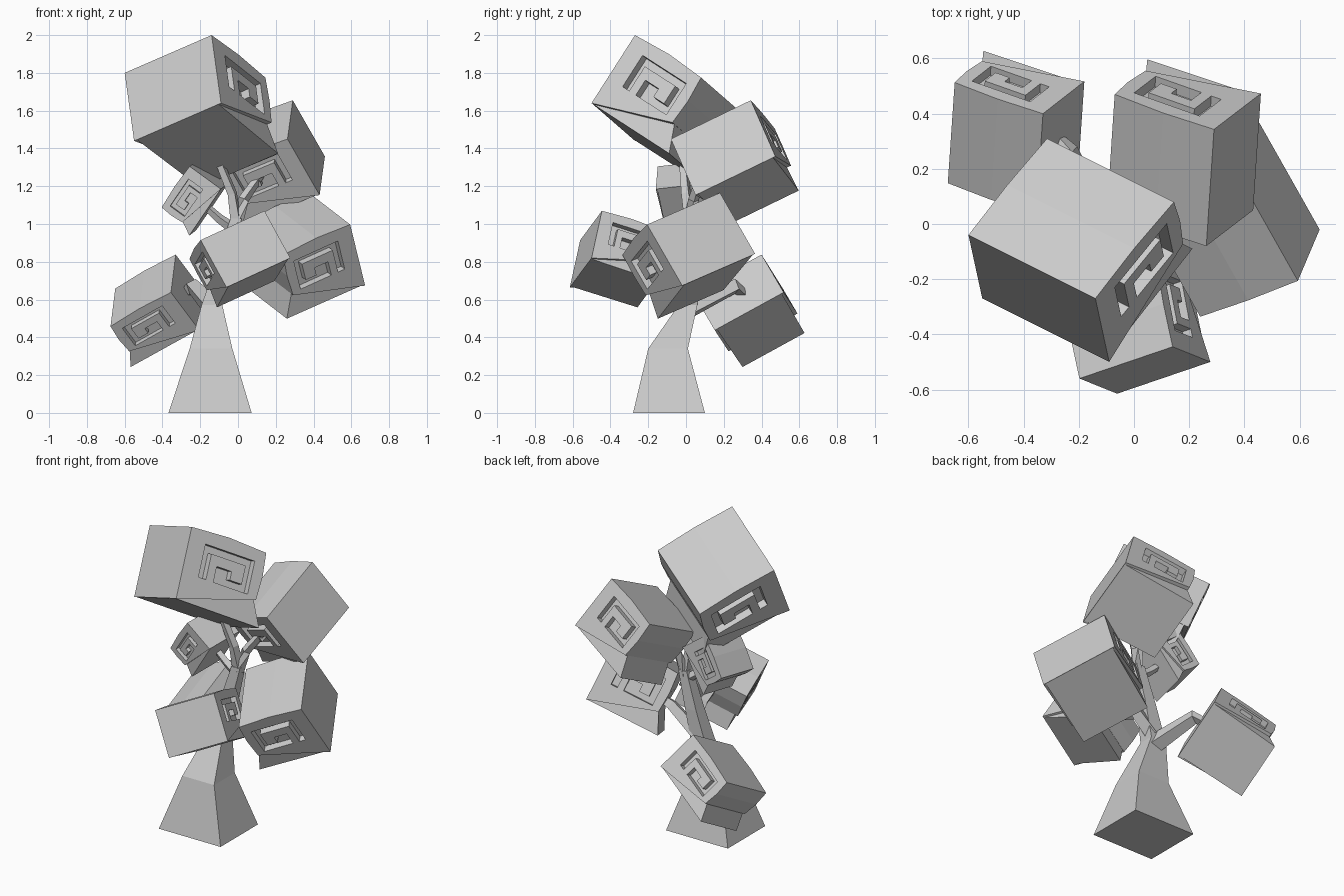
import bpy, bmesh
from mathutils import Vector, Matrix

cube = bpy.data.objects.get("Cube")
if cube:
    bpy.data.objects.remove(cube, do_unlink=True)

grey = bpy.data.materials.new("plain grey")
grey.use_nodes = True
grey.diffuse_color = (0.6, 0.6, 0.6, 1)
grey.node_tree.nodes["Principled BSDF"].inputs["Base Color"].default_value = (0.6, 0.6, 0.6, 1)


def add_object(name, bm):
    bmesh.ops.recalc_face_normals(bm, faces=bm.faces)
    mesh = bpy.data.meshes.new(name)
    bm.to_mesh(mesh)
    bm.free()
    mesh.materials.clear()
    mesh.materials.append(grey)
    obj = bpy.data.objects.new(name, mesh)
    bpy.context.scene.collection.objects.link(obj)
    return obj


def loft(bm, rings):
    """Join a series of vertex rings and cap both ends."""
    n = len(rings[0])
    for r, s in zip(rings, rings[1:]):
        for i in range(n):
            bm.faces.new((r[i], r[(i + 1) % n], s[(i + 1) % n], s[i]))
    bm.faces.new(rings[0])
    bm.faces.new(rings[-1])


def prism(bm, outline, low, high):
    loft(bm, [[bm.verts.new((u, v, t)) for u, v in outline] for t in (low, high)])


# Cross-section of a rolled block with a slanting underside
SECTION = [(0, 0), (.5, -.03), (1, 0), (1.02, .33), (1, .66), (0, 1)]
# Flap under the block: section position and how far its ends are set back
FLAP = [(.01, .998, .03), (.98, .62, .05), (1.14, 1, .05)]
# Spiral groove sunk into both ends
GROOVE = [(.22, .62), (.22, .16), (.88, .16), (.88, .62), (.42, .62), (.42, .4),
          (.62, .4), (.62, .52), (.78, .52), (.78, .26), (.32, .26), (.32, .62)]

bm = bmesh.new()
prism(bm, SECTION, 0, 1)
unit = add_object("unit_block", bm)
bm = bmesh.new()
prism(bm, GROOVE, -.1, .09)
prism(bm, GROOVE, .91, 1.1)
cutter = add_object("groove_cutter", bm)
cutter.hide_render = True
cut = unit.modifiers.new("groove", 'BOOLEAN')
cut.operation = 'DIFFERENCE'
cut.solver = 'EXACT'
cut.object = cutter
bpy.context.view_layer.update()
graph = bpy.context.evaluated_depsgraph_get()
block_mesh = bpy.data.meshes.new_from_object(unit.evaluated_get(graph))
for helper in (unit, cutter):
    bpy.data.objects.remove(helper, do_unlink=True)

# Foliage blocks: corner, width, height and depth vectors
BLOCKS = {
    "top_block": ((-.14, -.27, 2), (.285, .35, -.225), (.05, -.23, -.36), (-.46, .23, -.2)),
    "back_left_block": ((.29, .343, 1.655), (-.36, .127, -.15), (.17, .13, -.297), (-.028, -.423, -.205)),
    "back_right_block": ((-.33, .4, .838), (-.32, .113, -.18), (.15, .117, -.2), (-.025, -.365, -.2)),
    "left_block": ((.594, -.206, .997), (-.354, -.13, -.161), (.079, .186, -.323), (-.218, .386, .168)),
    "front_block": ((.14, -.445, 1.07), (-.059, .309, -.1), (.137, -.055, -.25), (-.338, -.115, -.155)),
    "small_block": ((-.256, -.15, 1.305), (-.148, .04, -.217), (.165, -.01, -.12), (.04, .27, .03)),
}
for name, (corner, width, height, depth) in BLOCKS.items():
    bm = bmesh.new()
    bm.from_mesh(block_mesh)
    loft(bm, [[bm.verts.new((u, v, t)) for u, v, t in FLAP],
              [bm.verts.new((u, v, 1 - t)) for u, v, t in FLAP]])
    frame = Matrix((width, height, depth)).transposed().to_4x4()
    frame.translation = Vector(corner)
    bm.transform(frame)
    add_object(name, bm)
bpy.data.meshes.remove(block_mesh)

# Trunk: square rings given as centre and half sizes
TRUNK = [(-.148, -.09, 0, .22, .19), (-.143, -.095, .34, .113, .105),
         (-.138, .01, .57, .055, .05), (-.075, .02, .8, .04, .04), (-.01, .02, 1.03, .03, .03)]
bm = bmesh.new()
loft(bm, [[bm.verts.new((x + sx * hx, y + sy * hy, z))
           for sx, sy in ((-1, -1), (1, -1), (1, 1), (-1, 1))]
          for x, y, z, hx, hy in TRUNK])
add_object("trunk", bm)


def branch(name, points, start, end):
    """Four-sided tapering branch along a path."""
    points = [Vector(p) for p in points]
    last = len(points) - 1
    bm = bmesh.new()
    rings = []
    for i, p in enumerate(points):
        along = (points[min(i + 1, last)] - points[max(i - 1, 0)]).normalized()
        side = along.cross(Vector((.3, .2, 1))).normalized()
        up = side.cross(along)
        r = start + (end - start) * i / last
        rings.append([bm.verts.new(p + r * d) for d in (side, up, -side, -up)])
    loft(bm, rings)
    add_object(name, bm)


branch("back_right_branch", [(-.13, .01, .55), (-.24, .26, .67), (-.3, .33, .61)], .06, .025)
branch("left_branch", [(-.12, .02, .62), (.08, .03, .78), (.22, .02, .82)], .05, .025)
branch("front_branch", [(-.09, .02, .75), (-.05, -.1, .78), (-.03, -.25, .82)], .04, .025)
branch("top_branch", [(-.01, .02, 1), (-.03, .0, 1.16), (-.12, -.02, 1.38)], .035, .022)
branch("back_left_branch", [(-.01, .02, 1), (.03, .04, 1.13), (.12, .08, 1.26)], .035, .022)
branch("small_branch", [(-.03, .02, .98), (-.1, .02, 1.03), (-.2, .02, 1.12)], .03, .02)
